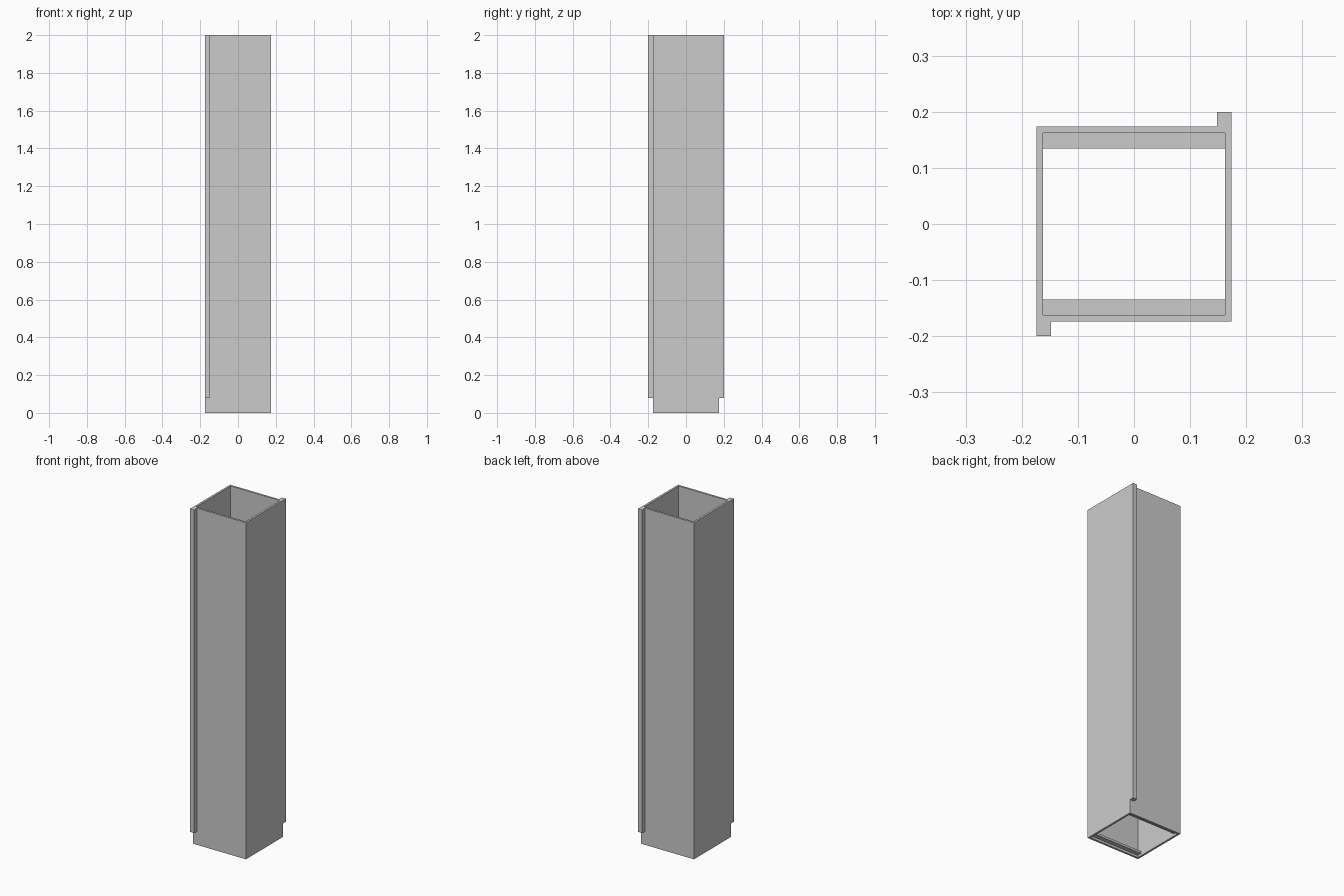
import bpy
import bmesh

if "Cube" in bpy.data.objects:
    bpy.data.objects.remove(bpy.data.objects["Cube"], do_unlink=True)

HEIGHT = 2.0
OUTER = 0.174      # half width of the tube
INNER = 0.162      # half width of the bore
RIB = 0.026
RIB_BASE = 0.08

grey = bpy.data.materials.new("plain grey")
grey.use_nodes = True
colour = (0.6, 0.6, 0.6, 1)
grey.diffuse_color = colour
grey.node_tree.nodes["Principled BSDF"].inputs["Base Color"].default_value = colour


def prism(name, outline, bottom, top):
    """Extrude a flat outline upwards into a solid."""
    bm = bmesh.new()
    face = bm.faces.new([bm.verts.new((x, y, bottom)) for x, y in outline])
    moved = bmesh.ops.extrude_face_region(bm, geom=[face])["geom"]
    verts = [v for v in moved if isinstance(v, bmesh.types.BMVert)]
    bmesh.ops.translate(bm, verts=verts, vec=(0, 0, top - bottom))
    bmesh.ops.recalc_face_normals(bm, faces=bm.faces)
    mesh = bpy.data.meshes.new(name)
    bm.to_mesh(mesh)
    bm.free()
    mesh.materials.append(grey)
    obj = bpy.data.objects.new(name, mesh)
    bpy.context.collection.objects.link(obj)
    return obj


def rect(x0, x1, y0, y1):
    return [(x0, y0), (x1, y0), (x1, y1), (x0, y1)]


# Square tube: bridge an outer and an inner ring at both ends
bm = bmesh.new()
rings = [[bm.verts.new((x, y, z)) for x, y in rect(-h, h, -h, h)]
         for h, z in ((OUTER, 0), (OUTER, HEIGHT), (INNER, HEIGHT), (INNER, 0))]
for a, b in zip(rings, rings[1:] + rings[:1]):
    for i in range(4):
        j = (i + 1) % 4
        bm.faces.new((a[i], a[j], b[j], b[i]))
bmesh.ops.recalc_face_normals(bm, faces=bm.faces)
mesh = bpy.data.meshes.new("square_tube")
bm.to_mesh(mesh)
bm.free()
mesh.materials.append(grey)
bpy.context.collection.objects.link(bpy.data.objects.new("square_tube", mesh))

# Corner ribs and inner ledges, repeated by a half turn
for side, label in ((1, "front"), (-1, "back")):
    def turned(outline):
        return [(side * x, side * y) for x, y in outline]

    prism(label + "_corner_rib",
          turned(rect(-OUTER, -OUTER + RIB, -OUTER - RIB, -OUTER)), RIB_BASE, HEIGHT)
    prism(label + "_inner_ledge",
          turned(rect(-INNER, INNER, -INNER, -INNER + RIB + 0.001)), 0.013, 0.026)
